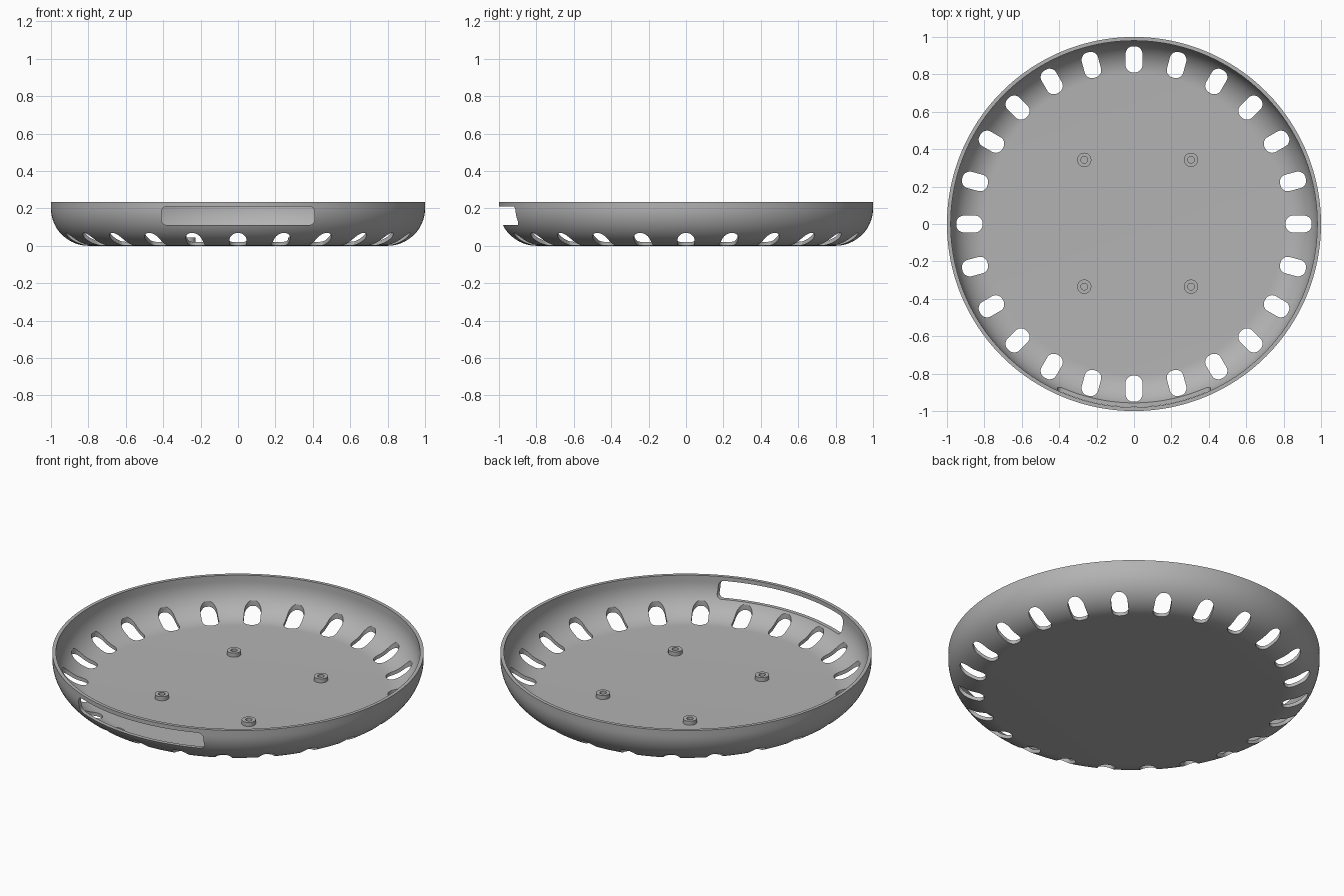
import bpy, bmesh, math
from mathutils import Matrix, Vector

if "Cube" in bpy.data.objects:
    bpy.data.objects.remove(bpy.data.objects["Cube"], do_unlink=True)

HEIGHT, FILLET, WALL, SEGMENTS = 0.235, 0.2, 0.02, 192

grey = bpy.data.materials.new("plain grey")
grey.use_nodes = True
colour = (0.45, 0.45, 0.45, 1)
grey.diffuse_color = colour
grey.node_tree.nodes["Principled BSDF"].inputs["Base Color"].default_value = colour


def finish(name, bm):
    bmesh.ops.recalc_face_normals(bm, faces=bm.faces)
    mesh = bpy.data.meshes.new(name)
    bm.to_mesh(mesh)
    bm.free()
    obj = bpy.data.objects.new(name, mesh)
    mesh.materials.append(grey)
    bpy.context.collection.objects.link(obj)
    return obj


def lathe(name, profile, centre=(0, 0, 0), steps=SEGMENTS):
    """Spin an (r, z) profile around a vertical axis."""
    bm = bmesh.new()
    verts = [bm.verts.new((r, 0, z)) for r, z in profile]
    edges = [bm.edges.new(pair) for pair in zip(verts, verts[1:])]
    bmesh.ops.spin(bm, geom=verts + edges, cent=(0, 0, 0), axis=(0, 0, 1),
                   angle=math.tau, steps=steps)
    bmesh.ops.remove_doubles(bm, verts=bm.verts, dist=0.0001)
    bmesh.ops.translate(bm, verts=bm.verts, vec=centre)
    return finish(name, bm)


def rounded_prism(bm, width, height, radius, depth, matrix):
    """Add a rounded rectangle extruded along its local z."""
    ring = []
    for quarter, (sx, sy) in enumerate([(1, 1), (-1, 1), (-1, -1), (1, -1)]):
        for i in range(9):
            a = (quarter + i / 8) * math.pi / 2
            ring.append(bm.verts.new((sx * (width / 2 - radius) + radius * math.cos(a),
                                      sy * (height / 2 - radius) + radius * math.sin(a),
                                      -depth / 2)))
    face = bm.faces.new(ring)
    top = bmesh.ops.extrude_face_region(bm, geom=[face])["geom"]
    top = [v for v in top if isinstance(v, bmesh.types.BMVert)]
    bmesh.ops.translate(bm, verts=top, vec=(0, 0, depth))
    bmesh.ops.transform(bm, matrix=matrix, verts=ring + top)


def arc(radius):
    """Curve from the flat floor up to the vertical wall."""
    angles = [i / 20 * math.pi / 2 for i in range(21)]
    return [(1 - FILLET + radius * math.sin(a), FILLET - radius * math.cos(a))
            for a in angles]


# Dish shell
outer = [(0, 0)] + arc(FILLET) + [(1, HEIGHT)]
inner = [(0, WALL)] + arc(FILLET - WALL) + [(1 - WALL, HEIGHT)]
dish = lathe("dish", outer + inner[::-1])

# Ring of vent slots and the front window
bm = bmesh.new()
for i in range(24):
    turn = Matrix.Rotation(i * math.tau / 24, 4, "Z")
    rounded_prism(bm, 0.14, 0.09, 0.04, 0.6, turn @ Matrix.Translation((0.88, 0, 0)))
rounded_prism(bm, 0.82, 0.1, 0.03, 0.4,
              Matrix.Translation((0, -0.95, 0.161)) @ Matrix.Rotation(math.pi / 2, 4, "X"))
cutter = finish("opening_cutter", bm)
cutter.hide_render = True

cut = dish.modifiers.new("openings", "BOOLEAN")
cut.operation = "DIFFERENCE"
cut.solver = "EXACT"
cut.object = cutter
bpy.context.view_layer.update()
evaluated = dish.evaluated_get(bpy.context.evaluated_depsgraph_get())
cut_mesh = bpy.data.meshes.new_from_object(evaluated)
dish.modifiers.clear()
dish.data = cut_mesh
bpy.data.objects.remove(cutter, do_unlink=True)

# Four screw bosses with blind holes
parts = [dish]
boss = [(0.018, WALL), (0.018, 0.044), (0.038, 0.044), (0.038, WALL - 0.005)]
for side, x in (("right", -0.266), ("left", 0.305)):
    for end, y in (("front", -0.335), ("back", 0.343)):
        parts.append(lathe(f"boss_{end}_{side}", boss, (x, y, 0), 32))

# Smooth curved faces, crisp edges
for obj in bpy.context.selected_objects:
    obj.select_set(False)
for obj in parts:
    obj.select_set(True)
bpy.context.view_layer.objects.active = dish
bpy.ops.object.shade_smooth_by_angle(angle=math.radians(30))
